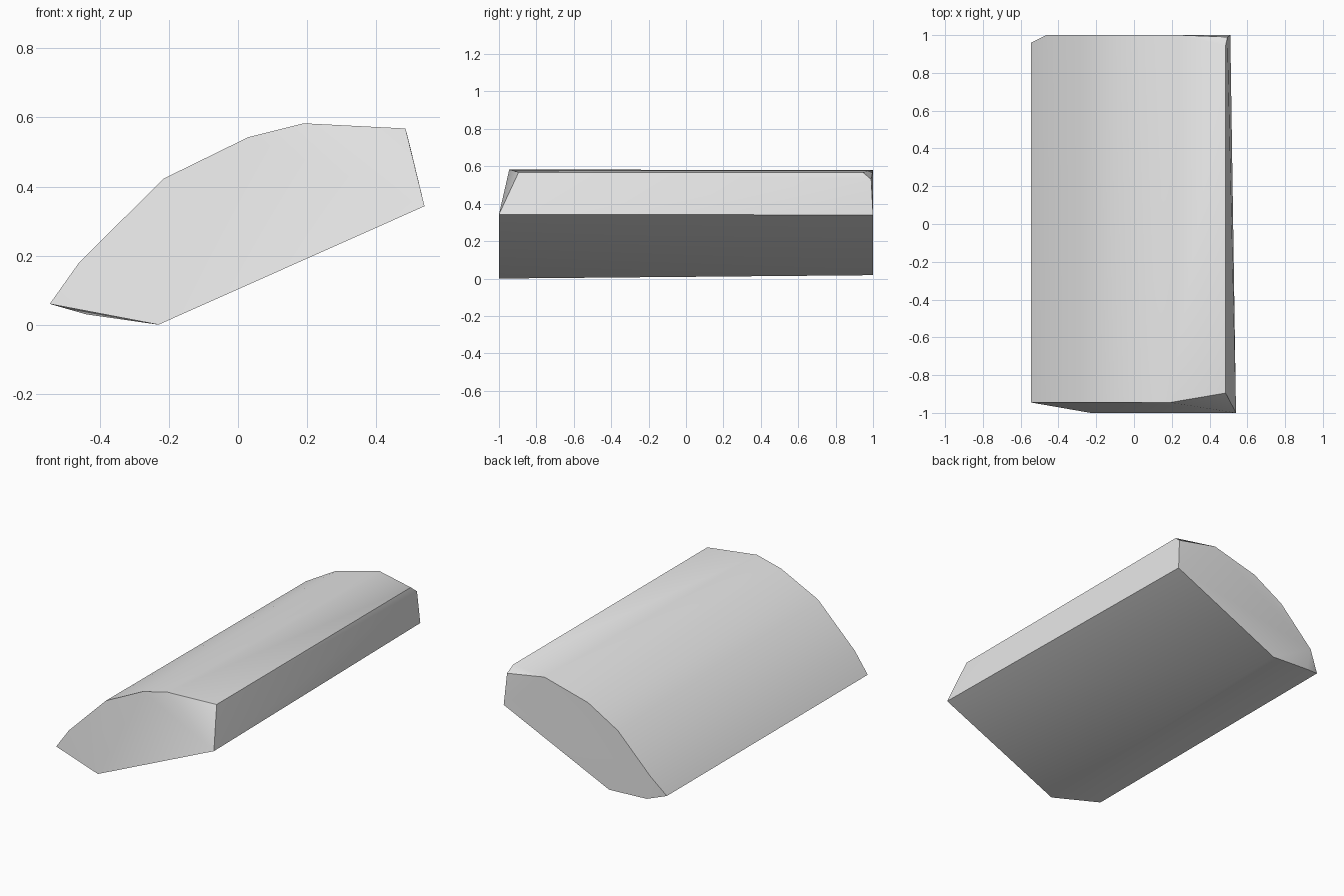
import bpy, bmesh, math

cube = bpy.data.objects.get("Cube")
if cube:
    bpy.data.objects.remove(cube, do_unlink=True)

# Colour
grey = bpy.data.materials.new("light grey")
grey.use_nodes = True
colour = (0.8, 0.8, 0.8, 1)
grey.diffuse_color = colour
grey.node_tree.nodes["Principled BSDF"].inputs["Base Color"].default_value = colour

# End profiles as (x, y, z): curved top, steep right side, slanted underside
front = [(-0.545, -0.945, 0.06), (-0.46, -0.945, 0.18), (-0.215, -0.945, 0.423),
         (0.03, -0.945, 0.543), (0.19, -0.945, 0.583), (0.485, -0.895, 0.568),
         (0.54, -1, 0.343), (-0.23, -1, 0)]
back = [(-0.545, 0.96, 0.06), (-0.465, 1, 0.17), (-0.248, 1, 0.388),
        (-0.05, 1, 0.503), (0.24, 1, 0.579), (0.485, 0.945, 0.568),
        (0.495, 0.99, 0.53), (0.51, 1, 0.34), (-0.19, 1, 0.018), (-0.44, 1, 0.03)]

# Block wrapped around both end profiles
bm = bmesh.new()
for point in front + back:
    bm.verts.new(point)
bmesh.ops.convex_hull(bm, input=list(bm.verts))
bmesh.ops.recalc_face_normals(bm, faces=list(bm.faces))
mesh = bpy.data.meshes.new("curved_block")
bm.to_mesh(mesh)
bm.free()
mesh.materials.append(grey)
block = bpy.data.objects.new("curved_block", mesh)
bpy.context.collection.objects.link(block)

# Soft curve, crisp end edges
bpy.ops.object.select_all(action='DESELECT')
block.select_set(True)
bpy.context.view_layer.objects.active = block
bpy.ops.object.shade_smooth_by_angle(angle=math.radians(40))
